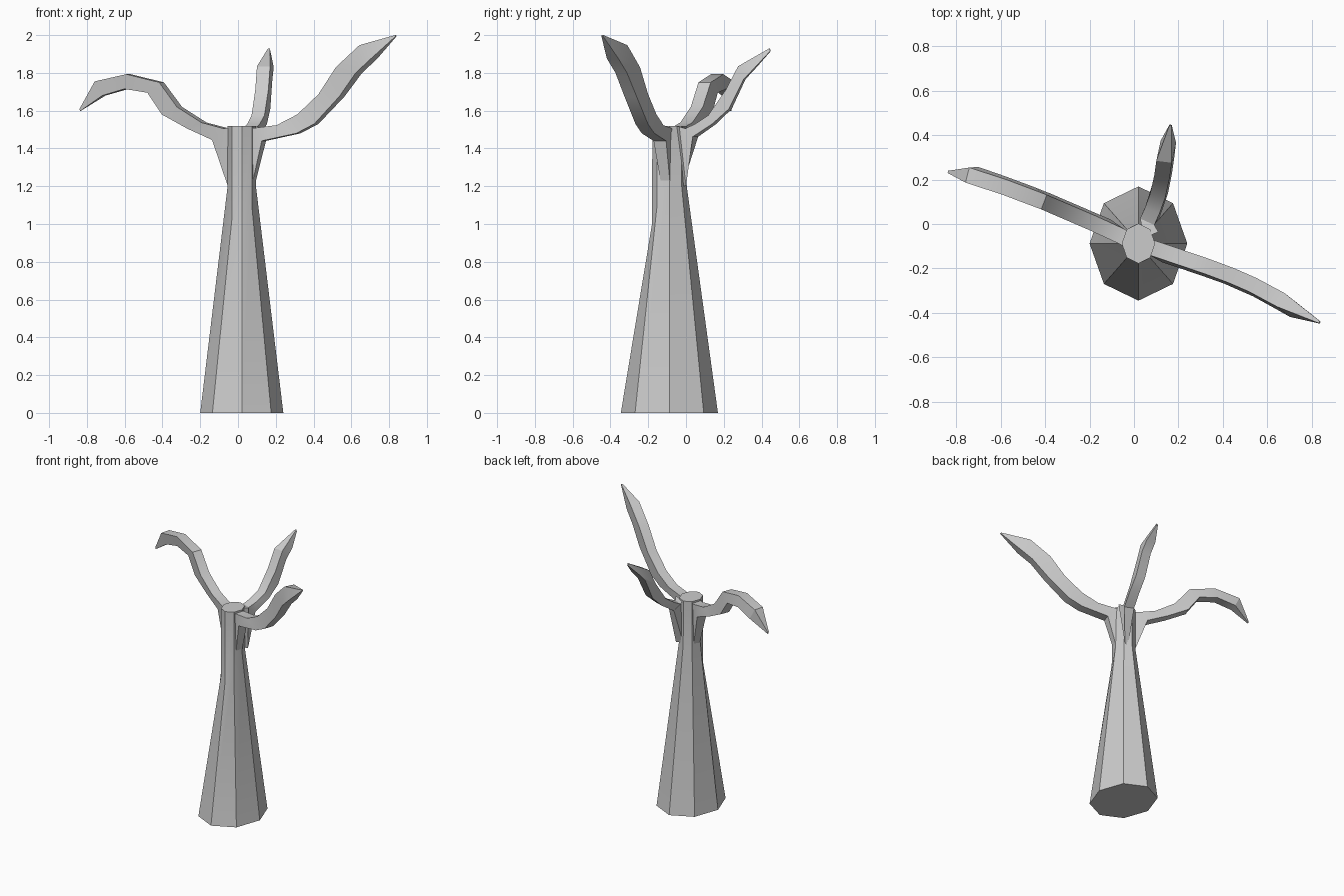
import bpy, bmesh, math
from mathutils import Vector

if "Cube" in bpy.data.objects:
    bpy.data.objects.remove(bpy.data.objects["Cube"])


def finish(name, bm):
    bmesh.ops.recalc_face_normals(bm, faces=bm.faces)
    mesh = bpy.data.meshes.new(name)
    bm.to_mesh(mesh)
    bm.free()
    ob = bpy.data.objects.new(name, mesh)
    bpy.context.collection.objects.link(ob)
    bpy.ops.object.select_all(action='DESELECT')
    ob.select_set(True)
    bpy.context.view_layer.objects.active = ob
    bpy.ops.object.shade_smooth_by_angle(angle=math.radians(25))
    return ob


def loft(name, rings):
    bm = bmesh.new()
    loops = [[bm.verts.new(p) for p in ring] for ring in rings]
    n = len(loops[0])
    for a, b in zip(loops, loops[1:]):
        for i in range(n):
            j = (i + 1) % n
            bm.faces.new((a[i], a[j], b[j], b[i]))
    bm.faces.new(loops[0])
    bm.faces.new(loops[-1])
    return finish(name, bm)


def lerp(table, t):
    # piecewise linear lookup, extended past both ends
    for (t0, v0), (t1, v1) in zip(table, table[1:]):
        if t <= t1:
            break
    return v0 + (v1 - v0) * (t - t0) / (t1 - t0)


def branch(name, top, bottom, plan, along_y=False, sign=1, skew=0.0, width=0.07):
    # square-section limb: side profile (top and bottom edges) swept over a plan path
    def point(t, z):
        v = lerp(plan, abs(t))
        return Vector((v, t, z)) if along_y else Vector((sign * t, v, z))

    rings = []
    last = len(top) - 1
    for i, ((tt, tz), (bt, bz)) in enumerate(zip(top, bottom)):
        m = (tt + bt) / 2
        d = point(m + 0.03, 0) - point(m - 0.03, 0)
        side = Vector((-d.y, d.x, 0)).normalized()
        h = 0.005 if i == last else width / 2
        low = h * (0.7 if i == 0 else 1)
        k = 0 if i in (0, last) else skew
        off = Vector((k, 0, 0)) if along_y else Vector((0, k, 0))
        p, q = point(tt, tz), point(bt, bz)
        rings.append([p - side * h, p + side * h,
                      q + side * low + off, q - side * low + off])
    return loft(name, rings)


# Trunk: tapered octagon, waist ring lower at the front
def octagon(rx, ry, heights):
    return [(0.02 + rx * math.cos(i * math.pi / 4),
             -0.088 + ry * math.sin(i * math.pi / 4), heights[i]) for i in range(8)]


waist = [1.2, 1.2, 1.2, 1.2, 1.2, 1.02, 1.0, 1.1]
loft("trunk", [octagon(0.22, 0.257, [0] * 8),
               octagon(0.075, 0.092, waist),
               octagon(0.075, 0.09, [1.52] * 8)])

# Left branch: rises, arches over and droops
branch("left_branch",
       [(0.0, 1.515), (0.06, 1.505), (0.18, 1.537), (0.31, 1.62), (0.405, 1.75),
        (0.58, 1.793), (0.75, 1.755), (0.838, 1.61)],
       [(0.045, 1.2), (0.122, 1.445), (0.255, 1.505), (0.39, 1.58), (0.467, 1.695),
        (0.59, 1.715), (0.71, 1.68), (0.836, 1.597)],
       [(0, -0.085), (0.1, -0.033), (0.42, 0.105), (0.6, 0.172), (0.73, 0.217), (0.84, 0.235)],
       sign=-1, skew=0.013)

# Right branch: sweeps up to the highest tip
branch("right_branch",
       [(0.03, 1.515), (0.08, 1.506), (0.215, 1.523), (0.325, 1.58), (0.44, 1.687),
        (0.535, 1.83), (0.66, 1.947), (0.834, 2.0)],
       [(0.08, 1.2), (0.137, 1.44), (0.32, 1.48), (0.415, 1.53), (0.55, 1.675),
        (0.64, 1.80), (0.72, 1.875), (0.838, 1.995)],
       [(0, -0.08), (0.1, -0.113), (0.4, -0.215), (0.56, -0.285), (0.72, -0.375), (0.84, -0.445)],
       skew=-0.013)

# Back branch: shorter, curving up behind
branch("back_branch",
       [(-0.05, 1.515), (0.01, 1.505), (0.06, 1.53), (0.125, 1.575), (0.215, 1.71),
        (0.28, 1.835), (0.443, 1.93)],
       [(-0.01, 1.2), (0.05, 1.462), (0.15, 1.53), (0.235, 1.61), (0.31, 1.766),
        (0.37, 1.83), (0.447, 1.915)],
       [(0, 0.055), (0.1, 0.1), (0.2, 0.124), (0.3, 0.138), (0.4, 0.15), (0.45, 0.166)],
       along_y=True, skew=0.008)
